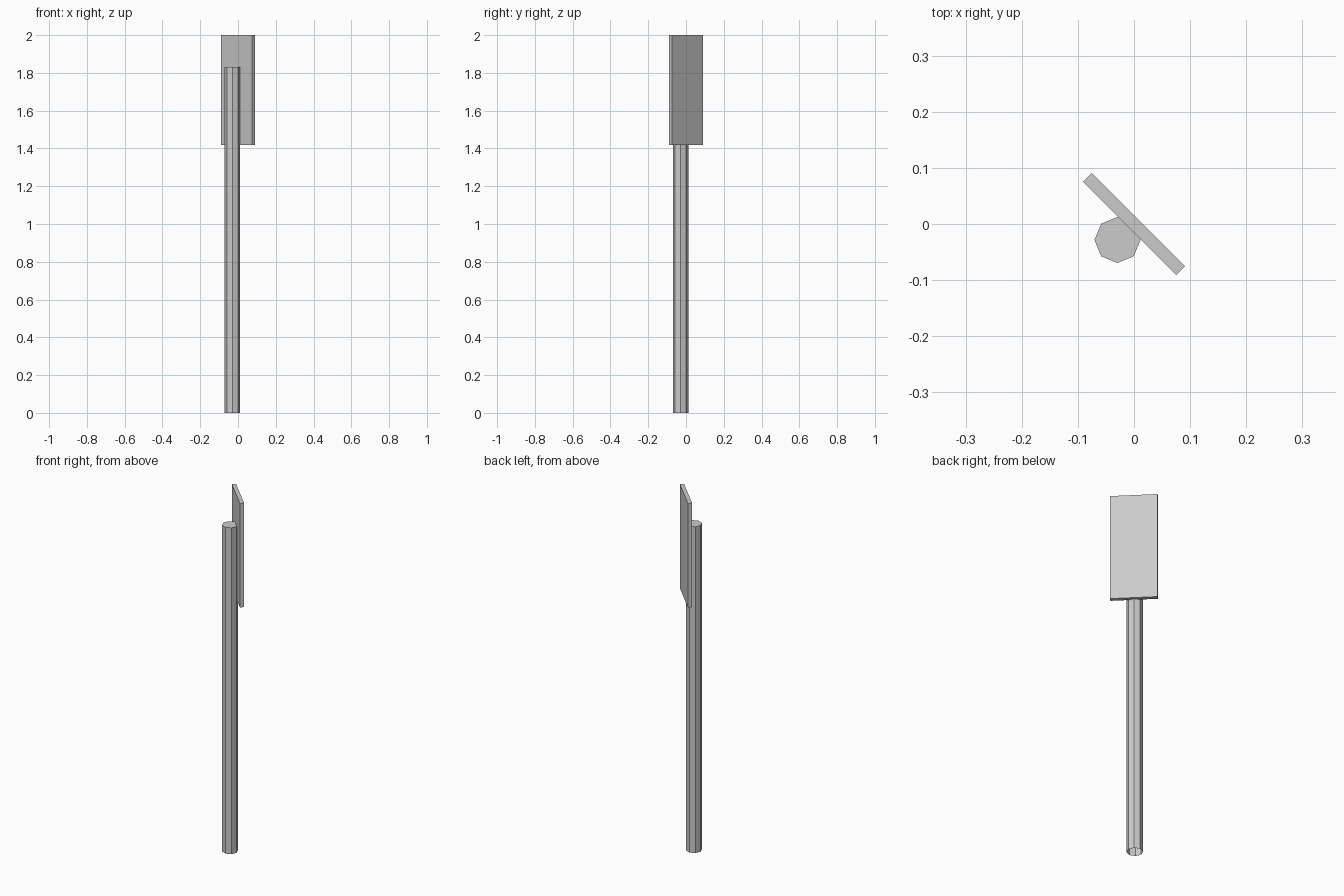
import bpy, bmesh, math
from mathutils import Matrix

if "Cube" in bpy.data.objects:
    bpy.data.objects.remove(bpy.data.objects["Cube"])


def add_object(name, bm):
    bmesh.ops.recalc_face_normals(bm, faces=bm.faces)
    mesh = bpy.data.meshes.new(name)
    bm.to_mesh(mesh)
    bm.free()
    obj = bpy.data.objects.new(name, mesh)
    bpy.context.collection.objects.link(obj)
    return obj


# Eight-sided post, capped on top and open underneath
POST_H, POST_R = 1.83, 0.041
bm = bmesh.new()
bmesh.ops.create_cone(bm, cap_ends=True, segments=8, radius1=POST_R, radius2=POST_R,
                      depth=POST_H,
                      matrix=Matrix.Translation((-0.0295, -0.0285, POST_H / 2)))
bm.normal_update()
bottom = [f for f in bm.faces if f.normal.z < -0.9]
bmesh.ops.delete(bm, geom=bottom, context='FACES_ONLY')
add_object("post", bm)

# Thin sign plate set diagonally against the post
Z0, Z1 = 1.417, 2.0
bm = bmesh.new()
bmesh.ops.create_cube(bm, size=1, matrix=(
    Matrix.Translation((0, 0, (Z0 + Z1) / 2))
    @ Matrix.Rotation(math.radians(-45), 4, 'Z')
    @ Matrix.Diagonal((0.235, 0.022, Z1 - Z0, 1))))
add_object("sign_plate", bm)
